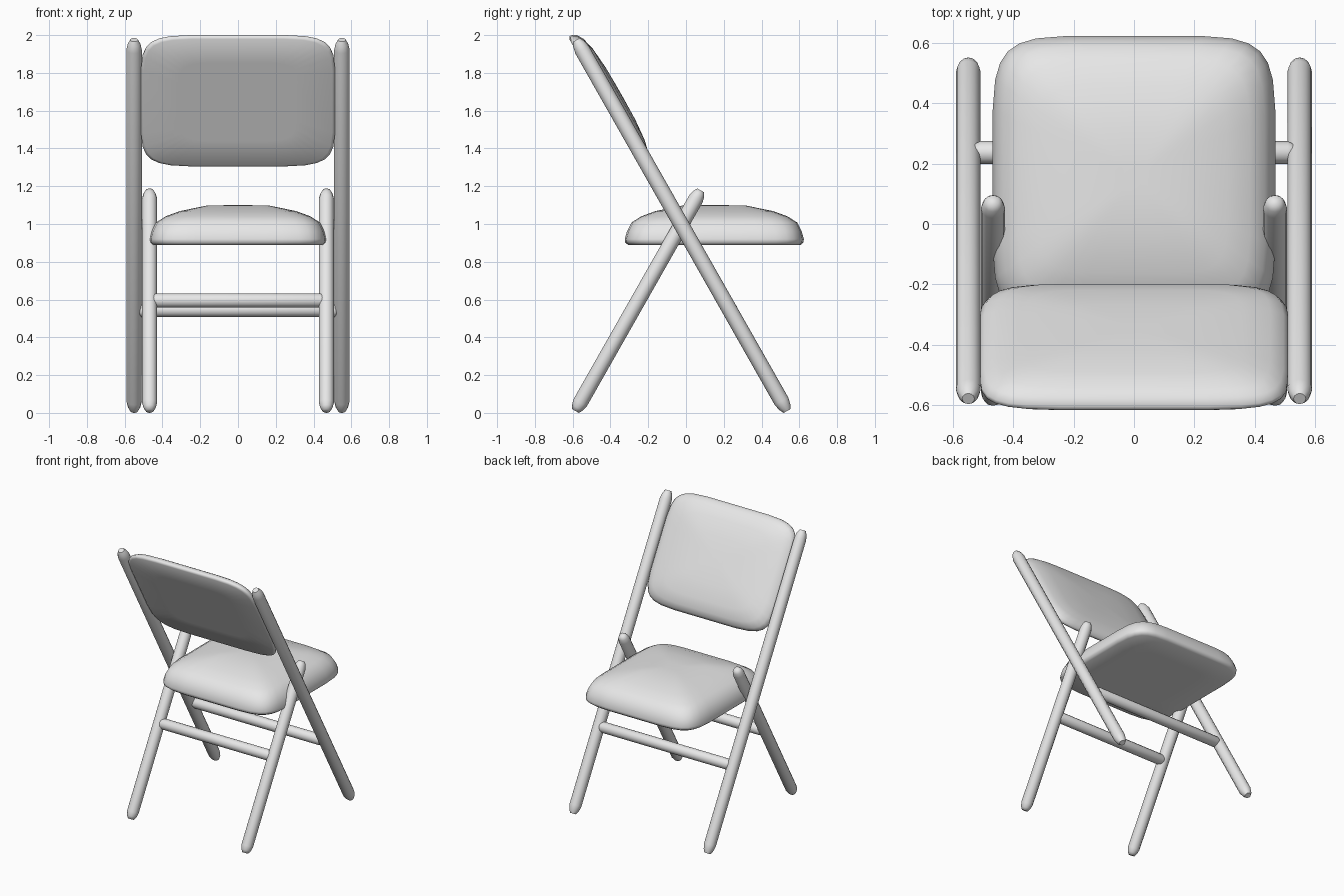
import bpy, bmesh, math
from mathutils import Vector, Matrix

if "Cube" in bpy.data.objects:
    bpy.data.objects.remove(bpy.data.objects["Cube"], do_unlink=True)

grey = bpy.data.materials.new("light_grey")
grey.use_nodes = True
colour = (0.8, 0.8, 0.8, 1)
grey.diffuse_color = colour
grey.node_tree.nodes["Principled BSDF"].inputs["Base Color"].default_value = colour


def loft(name, rings, matrix, sharp):
    """Skin a list of point rings, cap both ends and place the result."""
    bm = bmesh.new()
    loops = [[bm.verts.new(p) for p in ring] for ring in rings]
    n = len(loops[0])
    for a, b in zip(loops, loops[1:]):
        for i in range(n):
            j = (i + 1) % n
            bm.faces.new((a[i], a[j], b[j], b[i]))
    bm.faces.new(loops[0][::-1])
    bm.faces.new(loops[-1])
    bmesh.ops.recalc_face_normals(bm, faces=bm.faces)
    mesh = bpy.data.meshes.new(name)
    bm.to_mesh(mesh)
    bm.free()
    mesh.materials.append(grey)
    obj = bpy.data.objects.new(name, mesh)
    obj.matrix_world = matrix
    bpy.context.collection.objects.link(obj)
    bpy.ops.object.select_all(action='DESELECT')
    obj.select_set(True)
    bpy.context.view_layer.objects.active = obj
    bpy.ops.object.shade_smooth_by_angle(angle=math.radians(sharp))
    return obj


def rod(name, start, end, radius, tip, taper, sides=12):
    """Round rod between two points with tapered ends."""
    start, end = Vector(start), Vector(end)
    axis = end - start
    length = axis.length
    profile = [(0, taper), (tip * 0.4, (1 + taper) / 2 + 0.06), (tip, 1)]
    profile += [(length - d, r) for d, r in reversed(profile)]
    rings = [[(radius * r * math.cos(math.tau * i / sides),
               radius * r * math.sin(math.tau * i / sides), d)
              for i in range(sides)] for d, r in profile]
    turn = axis.to_track_quat('Z', 'Y').to_matrix().to_4x4()
    return loft(name, rings, Matrix.Translation(start) @ turn, 60)


def cushion(name, half_x, half_y, profile, matrix, power=6, count=28):
    """Puffed pad: rounded-rectangle rings at (scale, height)."""
    def point(i, s, h):
        t = math.tau * (i + 0.5) / count
        c, d = math.cos(t), math.sin(t)
        x = math.copysign(abs(c) ** (2 / power), c)
        y = math.copysign(abs(d) ** (2 / power), d)
        return (half_x * s * x, half_y * s * y, h)
    rings = [[point(i, s, h) for i in range(count)] for s, h in profile]
    return loft(name, rings, matrix, 75)


# Crossed legs, one pair on each side
for side, sx in (("left", 1), ("right", -1)):
    rod(side + "_long_leg", (sx * 0.55, 0.535, 0.01),
        (sx * 0.55, -0.58, 1.975), 0.041, 0.06, 0.5)
    rod(side + "_short_leg", (sx * 0.468, -0.585, 0.01),
        (sx * 0.468, 0.078, 1.178), 0.04, 0.05, 0.5)

# Cross bars
rod("short_leg_bar", (-0.47, -0.25, 0.595), (0.47, -0.25, 0.595), 0.038, 0.03, 0.5)
rod("long_leg_bar", (-0.55, 0.237, 0.545), (0.55, 0.237, 0.545), 0.038, 0.04, 0.3)

# Seat pad with a flat underside
cushion("seat", 0.47, 0.475,
        [(0.6, 0.888), (0.96, 0.888), (0.995, 0.902), (1, 0.92), (0.975, 0.962),
         (0.925, 1.008), (0.82, 1.04), (0.66, 1.068), (0.36, 1.097), (0.1, 1.1)],
        Matrix.Translation((0, 0.15, 0)))

# Back pad lying in the plane of the long legs
up = Vector((0, -0.494, 0.869))
out = Vector((0, 0.869, 0.494))
frame = Matrix((Vector((-1, 0, 0)), up, out)).transposed().to_4x4()
cushion("backrest", 0.515, 0.397,
        [(0.6, -0.03), (0.97, -0.03), (1, -0.022), (1, -0.008), (0.965, 0.015),
         (0.88, 0.036), (0.7, 0.053), (0.4, 0.063), (0.1, 0.065)],
        Matrix.Translation((0, -0.402, 1.66)) @ frame)
